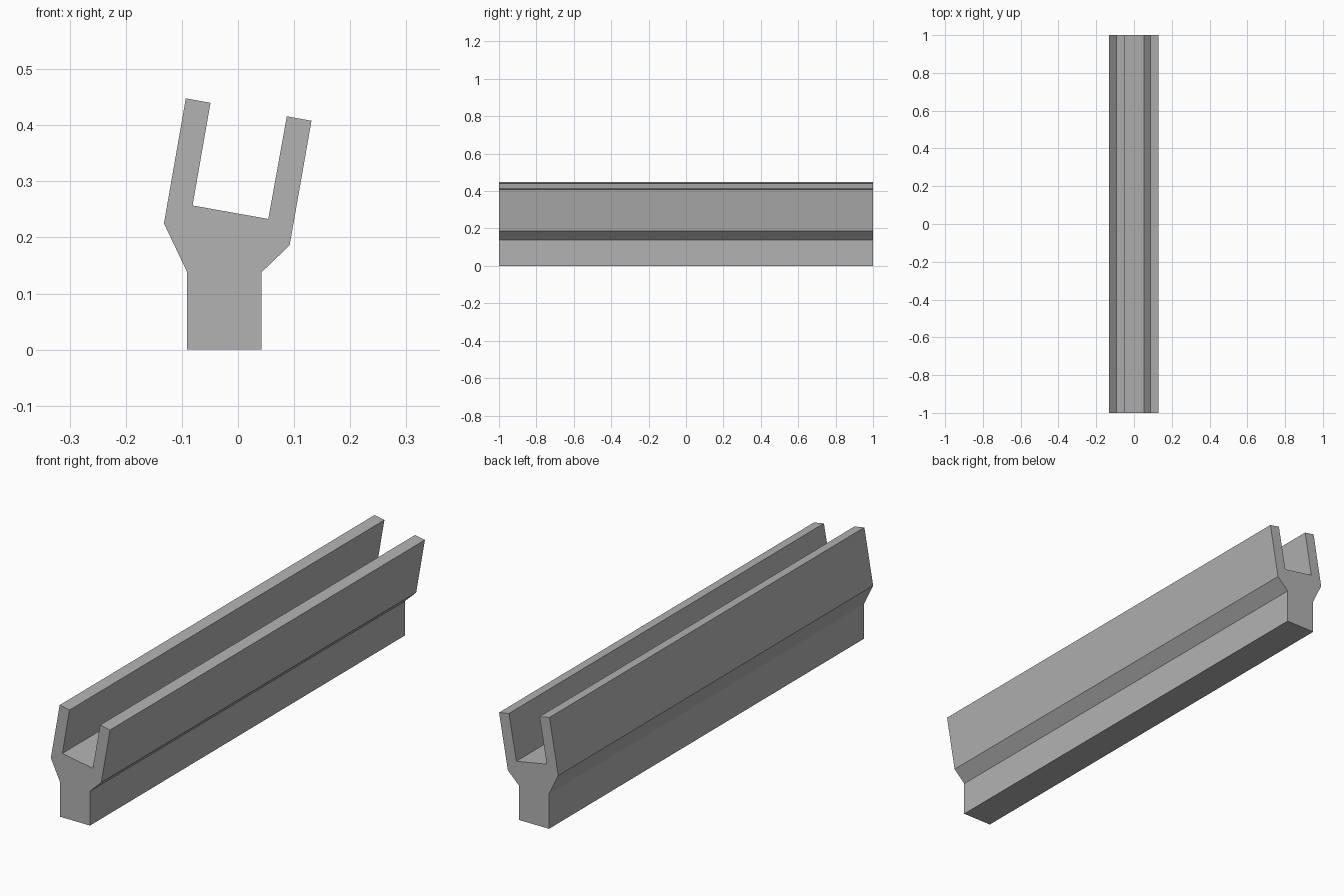
import bpy
import bmesh

cube = bpy.data.objects.get("Cube")
if cube:
    bpy.data.objects.remove(cube, do_unlink=True)

# Single grey material
grey = bpy.data.materials.new("plain_grey")
grey.use_nodes = True
colour = (0.45, 0.45, 0.45, 1)
grey.diffuse_color = colour
grey.node_tree.nodes["Principled BSDF"].inputs["Base Color"].default_value = colour

# Cross-section (x, z): upright foot carrying a tilted U-shaped channel
foot_right = [(-0.091, 0), (0.042, 0), (0.042, 0.138)]
channel = [(0.092, 0.186), (0.131, 0.408), (0.087, 0.416), (0.054, 0.233),
           (-0.081, 0.257), (-0.049, 0.44), (-0.093, 0.448), (-0.132, 0.225)]
foot_left = [(-0.091, 0.139)]
profile = foot_right + channel + foot_left


def extrude_profile(name, points, half_length, material):
    """Sweep a closed x-z profile along y."""
    bm = bmesh.new()
    face = bm.faces.new([bm.verts.new((x, -half_length, z)) for x, z in points])
    swept = bmesh.ops.extrude_face_region(bm, geom=[face])["geom"]
    verts = [g for g in swept if isinstance(g, bmesh.types.BMVert)]
    bmesh.ops.translate(bm, verts=verts, vec=(0, 2 * half_length, 0))
    bmesh.ops.recalc_face_normals(bm, faces=bm.faces)
    mesh = bpy.data.meshes.new(name)
    bm.to_mesh(mesh)
    bm.free()
    mesh.materials.append(material)
    obj = bpy.data.objects.new(name, mesh)
    bpy.context.collection.objects.link(obj)
    return obj


# Channel rail
extrude_profile("channel_rail", profile, 1.0, grey)
